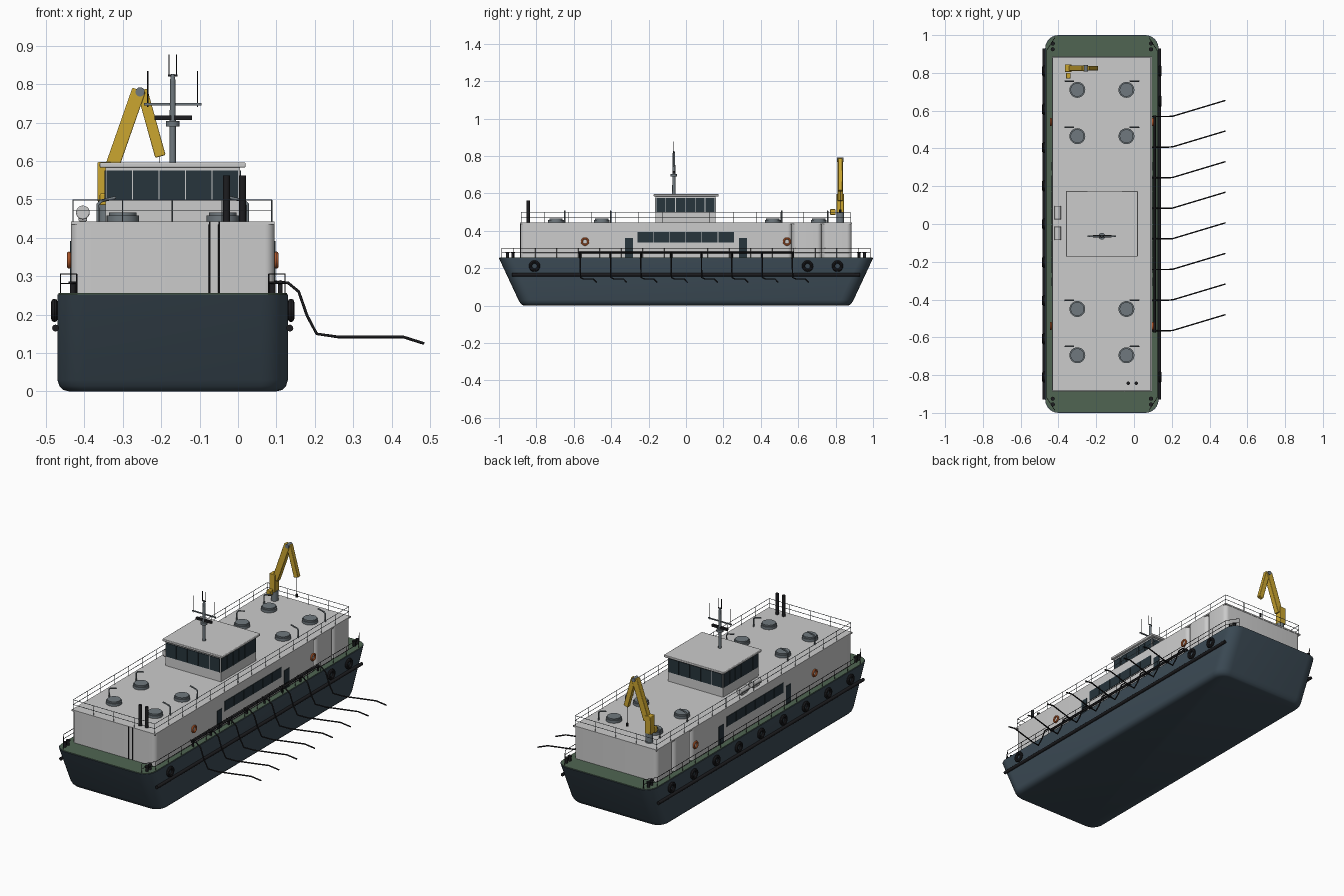
import bpy, bmesh, math
from mathutils import Matrix, Vector

if "Cube" in bpy.data.objects:
    bpy.data.objects.remove(bpy.data.objects["Cube"])

CX = -0.17          # hull centreline
DECK, ROOF = 0.256, 0.443


def mat(name, r, g, b):
    m = bpy.data.materials.new(name)
    m.diffuse_color = (r, g, b, 1)
    m.use_nodes = True
    m.node_tree.nodes["Principled BSDF"].inputs["Base Color"].default_value = m.diffuse_color
    return m


NAVY = mat("navy", 0.045, 0.07, 0.092)
GREEN = mat("deck_green", 0.08, 0.13, 0.085)
WHITE = mat("white", 0.62, 0.62, 0.61)
GLASS = mat("glass", 0.02, 0.035, 0.045)
BLACK = mat("black", 0.012, 0.012, 0.014)
STEEL = mat("steel", 0.16, 0.19, 0.21)
YELLOW = mat("yellow", 0.6, 0.38, 0.03)
ORANGE = mat("orange", 0.7, 0.16, 0.04)


def finish(name, bm, m, bevel=0):
    bmesh.ops.recalc_face_normals(bm, faces=bm.faces)
    me = bpy.data.meshes.new(name)
    bm.to_mesh(me)
    bm.free()
    ob = bpy.data.objects.new(name, me)
    bpy.context.collection.objects.link(ob)
    me.materials.append(m)
    if bevel:
        md = ob.modifiers.new("bevel", "BEVEL")
        md.width, md.segments = bevel, 2
    bpy.ops.object.select_all(action='DESELECT')
    ob.select_set(True)
    bpy.context.view_layer.objects.active = ob
    bpy.ops.object.shade_smooth_by_angle(angle=math.radians(35))
    return ob


def box(bm, x0, x1, y0, y1, z0, z1):
    M = Matrix.Translation(((x0 + x1) / 2, (y0 + y1) / 2, (z0 + z1) / 2))
    bmesh.ops.create_cube(bm, size=1, matrix=M @ Matrix.Diagonal((x1 - x0, y1 - y0, z1 - z0, 1)))


def rod(bm, a, b, r, r2=None, seg=20):
    a, b = Vector(a), Vector(b)
    M = Matrix.Translation((a + b) / 2) @ (b - a).to_track_quat('Z', 'Y').to_matrix().to_4x4()
    bmesh.ops.create_cone(bm, cap_ends=True, segments=seg, radius1=r,
                          radius2=r if r2 is None else r2, depth=(b - a).length, matrix=M)


def beam(bm, a, b, w, d):
    a, b = Vector(a), Vector(b)
    M = Matrix.Translation((a + b) / 2) @ Matrix.Rotation(math.atan2(b.x - a.x, b.z - a.z), 4, 'Y')
    bmesh.ops.create_cube(bm, size=1, matrix=M @ Matrix.Diagonal((w, d, (b - a).length, 1)))


def ring(bm, c, R, r, n=20, k=8):
    # torus with its axis along x
    v = [[bm.verts.new((c[0] + r * math.sin(2 * math.pi * j / k),
                        c[1] + (R + r * math.cos(2 * math.pi * j / k)) * math.cos(2 * math.pi * i / n),
                        c[2] + (R + r * math.cos(2 * math.pi * j / k)) * math.sin(2 * math.pi * i / n)))
          for j in range(k)] for i in range(n)]
    for i in range(n):
        for j in range(k):
            bm.faces.new((v[i][j], v[i - 1][j], v[i - 1][j - 1], v[i][j - 1]))


def tubes(name, paths, r, m, res=1):
    cu = bpy.data.curves.new(name, 'CURVE')
    cu.dimensions, cu.bevel_depth, cu.bevel_resolution, cu.use_fill_caps = '3D', r, res, True
    for p in paths:
        s = cu.splines.new('POLY')
        s.points.add(len(p) - 1)
        for pt, co in zip(s.points, p):
            pt.co = (*co, 1)
    cu.materials.append(m)
    ob = bpy.data.objects.new(name, cu)
    bpy.context.collection.objects.link(ob)
    bpy.ops.object.select_all(action='DESELECT')
    ob.select_set(True)
    bpy.context.view_layer.objects.active = ob
    bpy.ops.object.convert(target='MESH')


def lofted(bm, levels, cx=CX, cy=0, seg=6):
    # stacked rounded rectangles: (z, half width, half length, corner radius)
    rows = []
    for z, hx, hy, r in levels:
        row = []
        for q, (sx, sy) in enumerate(((1, 1), (-1, 1), (-1, -1), (1, -1))):
            for i in range(seg + 1):
                a = math.pi / 2 * (q + i / seg)
                row.append(bm.verts.new((cx + sx * (hx - r) + r * math.cos(a),
                                         cy + sy * (hy - r) + r * math.sin(a), z)))
        rows.append(row)
    for lo, hi in zip(rows, rows[1:]):
        for i in range(len(lo)):
            bm.faces.new((lo[i - 1], lo[i], hi[i], hi[i - 1]))
    bm.faces.new(rows[0][::-1])
    bm.faces.new(rows[-1])


# Hull and deck plate
bm = bmesh.new()
lofted(bm, [(0, .27, .868, .05), (.004, .285, .877, .06), (.014, .295, .886, .065),
            (.03, .3, .896, .07), (.253, .3, 1, .07)])
finish("hull", bm, NAVY)
bm = bmesh.new()
lofted(bm, [(.25, .297, .996, .068), (DECK, .297, .996, .068)])
finish("deck", bm, GREEN)

# Superstructure: long house, two rear tank bays, roof slab
bm = bmesh.new()
for y0, y1 in ((-.885, .568), (.57, .727), (.729, .885)):
    lofted(bm, [(.25, .265, (y1 - y0) / 2, .025), (.438, .265, (y1 - y0) / 2, .025)], CX, (y0 + y1) / 2)
finish("deckhouse", bm, WHITE)
bm = bmesh.new()
box(bm, -.435, .095, -.887, .887, .435, ROOF)
finish("deckhouse_roof", bm, WHITE)

# Doors, side windows, life rings on both sides
doors, panes, rings = bmesh.new(), bmesh.new(), bmesh.new()
for x in (CX - .265, CX + .265):
    for s in (-1, 1):
        box(doors, x - .003, x + .003, s * .305 - .022, s * .305 + .022, DECK, .362)
        ring(rings, (x + math.copysign(.005, x - CX), s * .54, .342), .017, .0055)
    for i in range(6):
        y = -.26 + i * .0865
        box(panes, x - .003, x + .003, y, y + .083, .336, .392)

# Wheelhouse with window bands and overhanging roof
bm = bmesh.new()
box(bm, -.345, .005, -.163, .157, ROOF, .585)
finish("wheelhouse", bm, WHITE)
bm = bmesh.new()
box(bm, -.36, .02, -.173, .175, .583, .596)
finish("wheelhouse_roof", bm, WHITE, .003)
for i in range(5):
    x = -.342 + i * .069
    for y in (-.163, .157):
        box(panes, x, x + .066, y - .003, y + .003, .497, .575)
for i in range(6):
    y = -.159 + i * .0525
    for x in (-.345, .005):
        box(panes, x - .003, x + .003, y, y + .049, .497, .575)
finish("doors", doors, GLASS)
finish("windows", panes, GLASS)
finish("life_rings", rings, ORANGE)

# Mast with radar bar, yard and whip aerials
MY = -.065
bm = bmesh.new()
rod(bm, (CX, MY, .59), (CX, MY, .81), .009, .007)
rod(bm, (CX, MY, .81), (CX, MY, .826), .007, .004)
rod(bm, (CX, MY, .69), (CX, MY, .704), .018)
box(bm, -.245, -.095, MY - .003, MY + .003, .745, .751)
finish("mast", bm, STEEL)
bm = bmesh.new()
box(bm, -.218, -.12, MY - .007, MY + .007, .707, .719)
for x, z0, z1 in ((-.235, .74, .835), (-.105, .74, .835), (-.18, .82, .877), (-.16, .82, .877)):
    rod(bm, (x, MY, z0), (x, MY, z1), .0015, seg=8)
box(bm, -.182, -.158, MY - .002, MY + .002, .82, .825)
finish("radar_and_aerials", bm, BLACK)

# Roof hatches and gooseneck vents
bm, vents = bmesh.new(), []
for y in (.71, .465, -.45, -.695):
    for x, b, t in ((-.30, -.365, -.318), (-.04, .025, -.022)):
        rod(bm, (x, y, ROOF), (x, y, .458), .042, seg=28)
        rod(bm, (x, y, .458), (x, y, .466), .036, seg=28)
        vents.append([(b, y + .047, ROOF), (b, y + .047, .487), (b + (t - b) * .2, y + .047, .496), (t, y + .047, .505)])
finish("roof_hatches", bm, STEEL)
tubes("gooseneck_vents", vents, .004, STEEL, 2)

# Liferaft canisters
bm = bmesh.new()
for y in (.06, -.05):
    rod(bm, (-.404, y - .036, .466), (-.404, y + .036, .466), .018)
    box(bm, -.415, -.393, y - .025, y + .025, ROOF, .455)
finish("liferafts", bm, WHITE, .003)

# Exhaust stacks and front wall pipes
bm = bmesh.new()
for x in (-.03, .012):
    rod(bm, (x, -.843, ROOF), (x, -.843, .562), .009)
for x in (-.074, -.049):
    rod(bm, (x, -.886, DECK), (x, -.886, ROOF), .0025, seg=8)
finish("exhaust_stacks", bm, BLACK)

# Knuckle crane
KY = .825
bm = bmesh.new()
rod(bm, (-.345, KY, ROOF), (-.345, KY, .50), .02)
rod(bm, (-.255, KY - .018, .78), (-.255, KY + .018, .78), .012)
finish("crane_pedestal_and_pin", bm, STEEL)
bm = bmesh.new()
box(bm, -.366, -.33, KY - .02, KY + .02, .495, .597)
box(bm, -.36, -.335, KY - .055, KY - .025, .485, .515)
beam(bm, (-.335, KY, .565), (-.258, KY, .785), .036, .03)
beam(bm, (-.25, KY, .785), (-.202, KY, .612), .028, .024)
finish("crane_arms", bm, YELLOW, .003)
bm = bmesh.new()
rod(bm, (-.205, KY, .62), (-.205, KY, .51), .001, seg=6)
rod(bm, (-.205, KY, .495), (-.205, KY, .513), .006, seg=10)
finish("crane_hook", bm, BLACK)


# Railings on roof and along the deck sides
def rail(path, z0, z1, step):
    out = [[(x, y, z) for x, y in path] for z in ((z0 + z1) / 2, z1)]
    for (ax, ay), (bx, by) in zip(path, path[1:]):
        n = max(1, round(math.hypot(bx - ax, by - ay) / step))
        out += [[(ax + (bx - ax) * i / n, ay + (by - ay) * i / n, z) for z in (z0, z1)] for i in range(n + 1)]
    return out


tubes("roof_railing", rail([(-.43, -.88), (.088, -.88), (.088, .88), (-.43, .88), (-.43, -.88)], ROOF, .498, .13), .0015, STEEL)
side = []
for s in (-1, 1):
    side += rail([(CX + s * x, y) for x, y in ((.25, -.985), (.292, -.92), (.292, .92), (.25, .985))], DECK, .306, .115)
tubes("deck_railing", side, .0015, BLACK)

# Mooring bollards
bm = bmesh.new()
for s in (-1, 1):
    for y in (-.955, -.925, .925, .955):
        rod(bm, (CX + s * .26, y, DECK), (CX + s * .26, y, .28), .008, seg=12)
        rod(bm, (CX + s * .26, y, .28), (CX + s * .26, y, .286), .011, seg=12)
finish("bollards", bm, BLACK)

# Rubbing strakes and tyre fenders
bm = bmesh.new()
for s in (-1, 1):
    rod(bm, (CX + s * .305, -.93, .165), (CX + s * .305, .93, .165), .009, seg=12)
finish("rubbing_strakes", bm, BLACK)
bm = bmesh.new()
for y in [-.81 + .2025 * i for i in range(9)]:
    ring(bm, (CX - .308, y, .211), .022, .0085)
for y in (-.81, .65, .81):
    ring(bm, (CX + .308, y, .211), .022, .0085)
finish("tyre_fenders", bm, BLACK)

# Feed manifold and the eight trailing hoses
prof = [(.095, .285), (.13, .283), (.158, .26), (.18, .197), (.205, .15), (.26, .142), (.43, .142), (.484, .125)]
hoses = [[(x, y + max(0, x - .2) * .3, z) for x, z in prof] for y in [-.565 + .162 * i for i in range(8)]]
tubes("feed_hoses", hoses, .0037, BLACK, 2)
tubes("feed_manifold", [[(.11, -.575, .284), (.11, .575, .284)]] +
      [[(.11, h[0][1], DECK), (.11, h[0][1], .284)] for h in hoses], .006, BLACK, 2)
